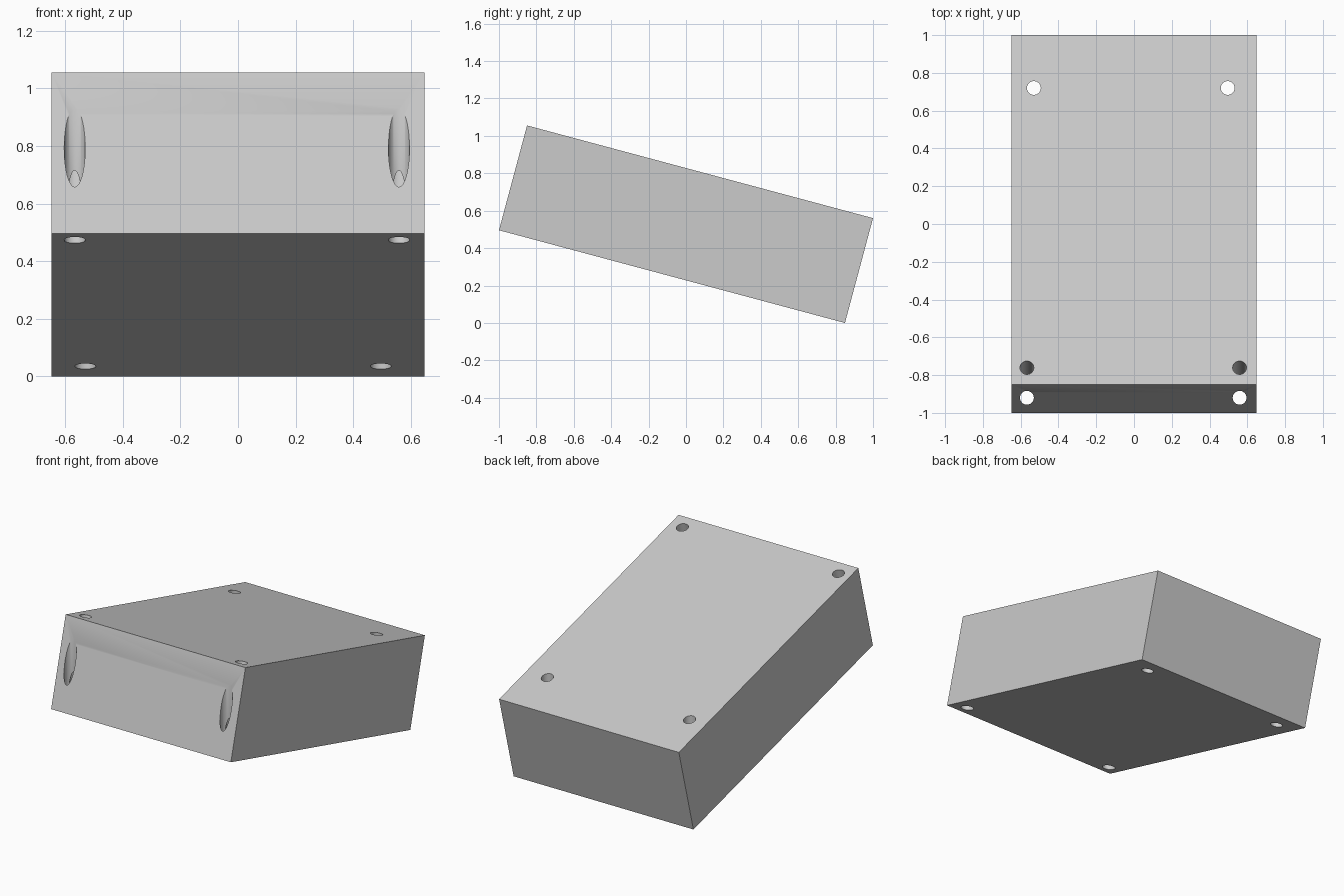
import bpy
from math import radians, sin, cos
from mathutils import Vector

cube = bpy.data.objects.get("Cube")
if cube:
    bpy.data.objects.remove(cube, do_unlink=True)

TILT = radians(15)
WIDTH, LENGTH, THICK = 1.297, 1.915, 0.58
RADIUS = 0.0365
MID_Z = (LENGTH * sin(TILT) + THICK * cos(TILT)) / 2

grey = bpy.data.materials.new("light grey")
grey.use_nodes = True
colour = (0.6, 0.6, 0.6, 1)
grey.diffuse_color = colour
grey.node_tree.nodes["Principled BSDF"].inputs["Base Color"].default_value = colour

# Tilted block, high at the front
bpy.ops.mesh.primitive_cube_add(size=1)
block = bpy.context.object
block.name = "tilted_block"
block.data.materials.append(grey)
block.scale = (WIDTH, LENGTH, THICK)
bpy.ops.object.transform_apply(location=False, rotation=False, scale=True)
block.rotation_euler.x = -TILT
block.location.z = MID_Z
bpy.context.view_layer.update()


def drill(name, x, y, z, tilt=0):
    """Cut a round hole through the block, centred on the given point."""
    bpy.ops.mesh.primitive_cylinder_add(
        vertices=48, radius=RADIUS, depth=2, location=(x, y, z), rotation=(tilt, 0, 0))
    cutter = bpy.context.object
    cutter.name = name
    cutter.data.materials.append(grey)
    bpy.context.view_layer.objects.active = block
    mod = block.modifiers.new(name, 'BOOLEAN')
    mod.operation = 'DIFFERENCE'
    mod.solver = 'EXACT'
    mod.object = cutter
    bpy.ops.object.modifier_apply(modifier=name)
    bpy.data.objects.remove(cutter, do_unlink=True)


# Upright holes at the back, then at the front pairs of an upright hole
# and one square to the top face, which meet at the underside
for side, back_x, front_x in (("right", -0.53, -0.567), ("left", 0.496, 0.559)):
    drill(side + "_back_hole", back_x, 0.72, MID_Z)
    drill(side + "_front_hole", front_x, -0.92, MID_Z)
    top = Vector((front_x, -0.76, 1.035))
    drill(side + "_slanted_hole", *top, tilt=-TILT)

# Smooth hole walls, crisp block edges
bpy.ops.object.select_all(action='DESELECT')
block.select_set(True)
bpy.context.view_layer.objects.active = block
bpy.ops.object.shade_smooth_by_angle(angle=radians(30))
